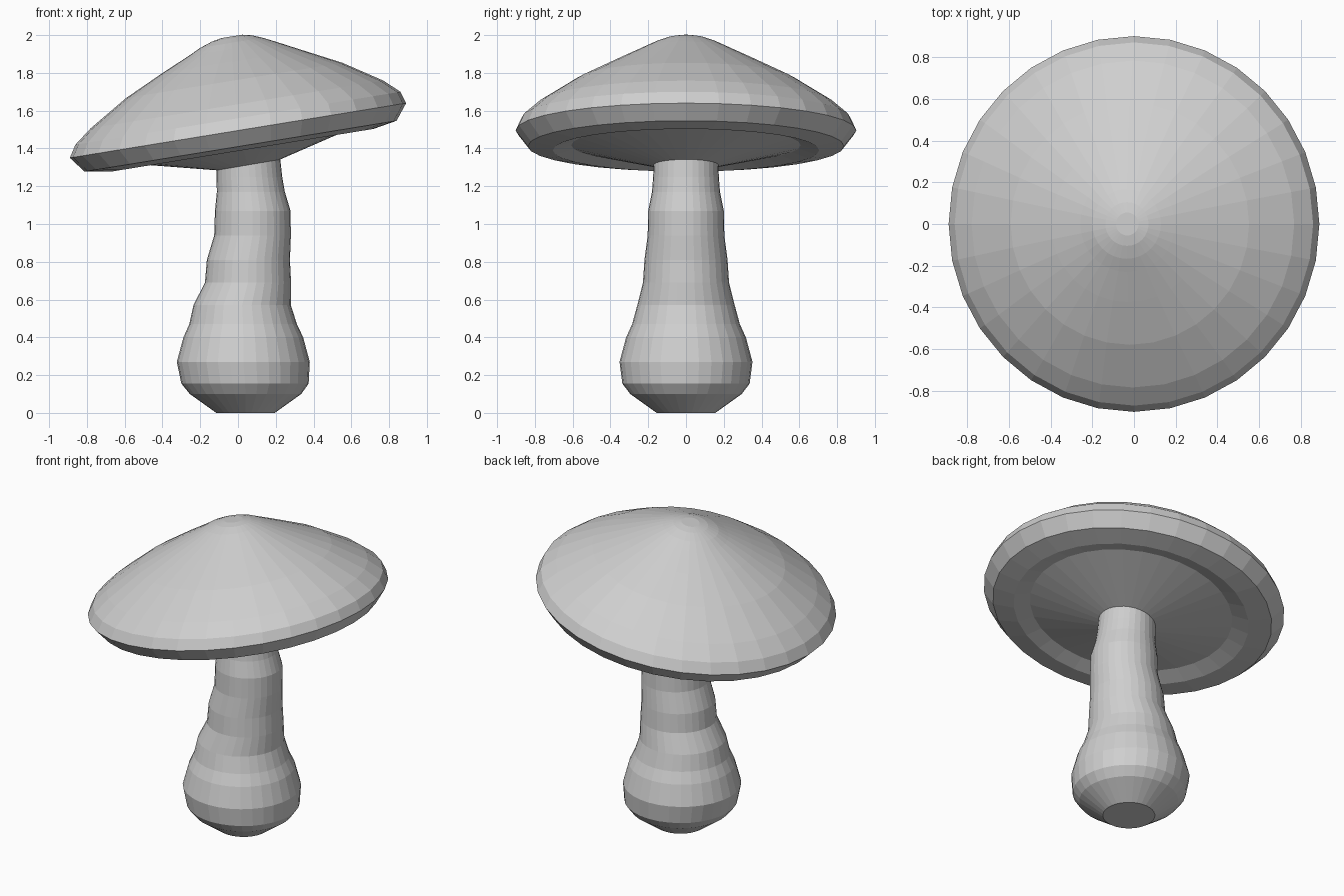
import bpy, bmesh, math
from mathutils import Matrix, Vector

if "Cube" in bpy.data.objects:
    bpy.data.objects.remove(bpy.data.objects["Cube"])

SIDES = 32

grey = bpy.data.materials.new("light_grey")
grey.diffuse_color = (0.62, 0.62, 0.62, 1)
grey.use_nodes = True
grey.node_tree.nodes["Principled BSDF"].inputs["Base Color"].default_value = grey.diffuse_color


def loft(name, rings, matrix=Matrix.Identity(4)):
    """Join round rings (height, radius, x shift) from bottom to top and cap both ends."""
    bm = bmesh.new()
    loops = []
    for h, r, shift in rings:
        loop = []
        for i in range(SIDES):
            a = 2 * math.pi * i / SIDES
            p = Vector((shift + r * math.cos(a), r * math.sin(a), h))
            loop.append(bm.verts.new(matrix @ p))
        loops.append(loop)
    for low, high in zip(loops, loops[1:]):
        for i in range(SIDES):
            j = (i + 1) % SIDES
            bm.faces.new((low[i], low[j], high[j], high[i]))
    bm.faces.new(loops[0][::-1])
    bm.faces.new(loops[-1])
    bmesh.ops.recalc_face_normals(bm, faces=bm.faces)
    mesh = bpy.data.meshes.new(name)
    bm.to_mesh(mesh)
    bm.free()
    mesh.materials.append(grey)
    obj = bpy.data.objects.new(name, mesh)
    bpy.context.collection.objects.link(obj)
    return obj


# Bulbous, slightly crooked stem (its top is hidden inside the cap)
loft("stem", [
    (0.00, 0.155, 0.040), (0.10, 0.295, 0.040), (0.155, 0.337, 0.037),
    (0.27, 0.352, 0.028), (0.40, 0.317, 0.028), (0.47, 0.285, 0.027),
    (0.57, 0.258, 0.022), (0.69, 0.228, 0.053), (0.81, 0.220, 0.055),
    (0.94, 0.203, 0.077), (1.07, 0.200, 0.078), (1.17, 0.180, 0.068),
    (1.25, 0.174, 0.060), (1.38, 0.168, 0.052),
])

# Tilted cap: underside cone, shallow groove, rim, then the domed top
tilt = Matrix.Translation((0, 0, 1.495)) @ Matrix.Rotation(math.radians(-9.25), 4, 'Y')
loft("cap", [
    (-0.190, 0.165, 0.020), (-0.080, 0.607, 0.010), (-0.107, 0.705, 0.005),
    (-0.084, 0.837, 0.000), (0.000, 0.902, 0.000), (0.064, 0.872, 0.010),
    (0.137, 0.785, 0.017), (0.265, 0.580, 0.023), (0.365, 0.375, 0.030),
    (0.433, 0.231, 0.040), (0.464, 0.167, 0.040), (0.487, 0.105, 0.045),
    (0.497, 0.055, 0.048),
], tilt)
